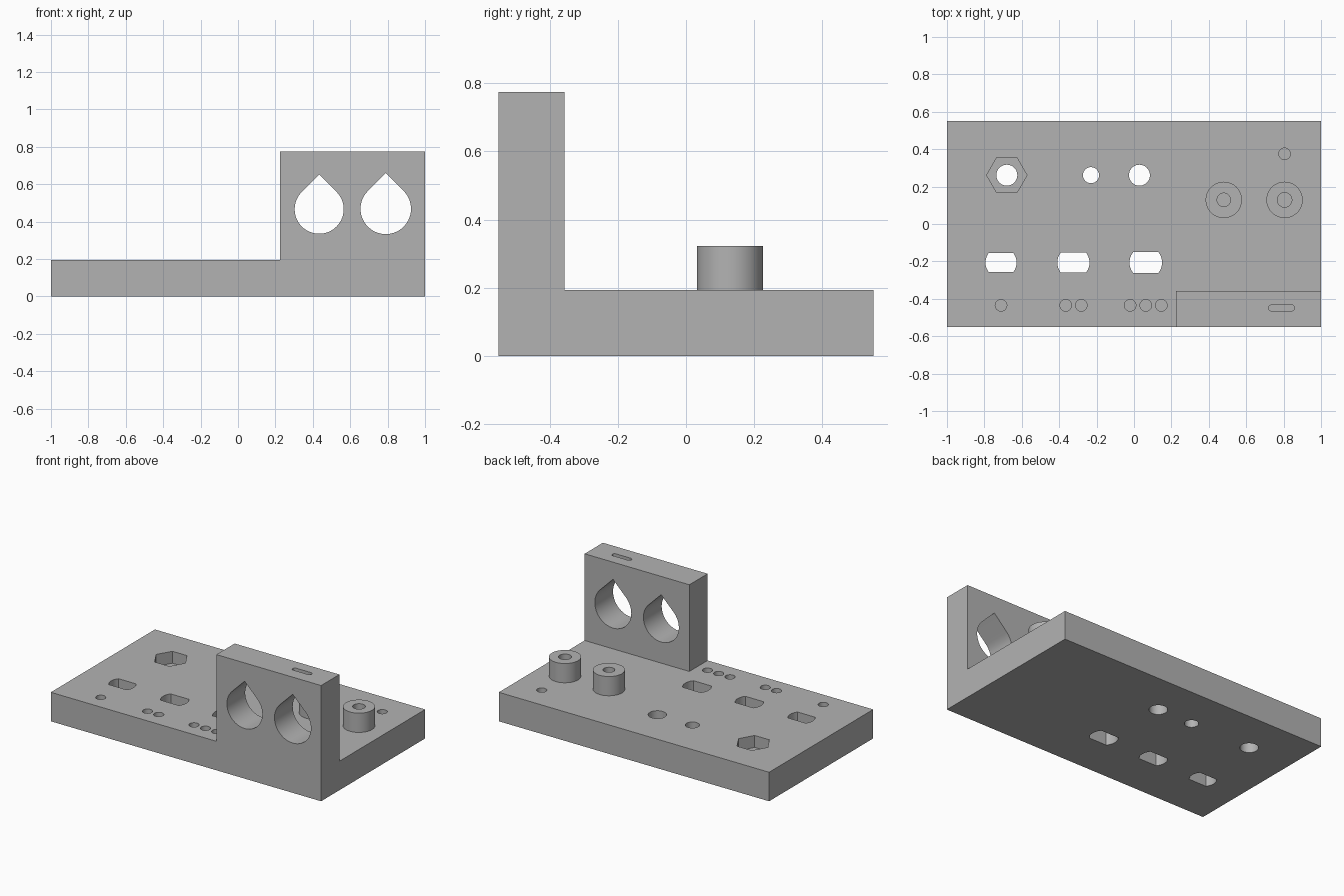
import bpy, bmesh
from math import pi, sin, cos, asin
from mathutils import Matrix

cube = bpy.data.objects.get("Cube")
if cube:
    bpy.data.objects.remove(cube, do_unlink=True)

grey = bpy.data.materials.new("plain grey")
grey.use_nodes = True
colour = (0.45, 0.45, 0.45, 1)
grey.diffuse_color = colour
grey.node_tree.nodes["Principled BSDF"].inputs["Base Color"].default_value = colour

PLATE, WALL, BOSS = 0.194, 0.774, 0.323   # top heights
FRONT, BACK, WALL_BACK, WALL_LEFT = -0.55, 0.55, -0.357, 0.225


def arc(r, a0, a1, n, cx=0):
    return [(cx + r * cos(a0 + (a1 - a0) * i / n), r * sin(a0 + (a1 - a0) * i / n))
            for i in range(n + 1)]


def circle(r, n=64):
    return arc(r, 0, 2 * pi, n)[:-1]


def rect(x0, x1, y0, y1):
    return [(x0, y0), (x1, y0), (x1, y1), (x0, y1)]


def double_d(r, half):
    a = asin(half / r)
    return arc(r, -a, a, 16) + arc(r, pi - a, pi + a, 16)


def teardrop(r):
    return arc(r, 3 * pi / 4, 9 * pi / 4, 48) + [(0, r * 2 ** 0.5)]


def rounded_slot(half, r):
    return arc(r, -pi / 2, pi / 2, 12, half - r) + arc(r, pi / 2, 3 * pi / 2, 12, r - half)


def prism(name, outline, z0, z1, at=(0, 0), matrix=None):
    """Extrude a closed outline from z0 to z1 at a plan position."""
    bm = bmesh.new()
    face = bm.faces.new([bm.verts.new((x + at[0], y + at[1], z0)) for x, y in outline])
    top = bmesh.ops.extrude_face_region(bm, geom=[face])["geom"]
    bmesh.ops.translate(bm, vec=(0, 0, z1 - z0),
                        verts=[v for v in top if isinstance(v, bmesh.types.BMVert)])
    if matrix:
        bm.transform(matrix)
    bmesh.ops.recalc_face_normals(bm, faces=bm.faces)
    mesh = bpy.data.meshes.new(name)
    bm.to_mesh(mesh)
    bm.free()
    mesh.materials.append(grey)
    ob = bpy.data.objects.new(name, mesh)
    bpy.context.collection.objects.link(ob)
    return ob


def combine(body, other, operation):
    mod = body.modifiers.new(operation.title(), "BOOLEAN")
    mod.operation, mod.solver, mod.object = operation, "EXACT", other
    bpy.ops.object.select_all(action="DESELECT")
    bpy.context.view_layer.objects.active = body
    body.select_set(True)
    bpy.ops.object.modifier_apply(modifier=mod.name)
    bpy.data.objects.remove(other, do_unlink=True)


# Base plate with the upright wall on its front left corner
body = prism("mounting_block", rect(-1, 1, FRONT, BACK), 0, PLATE)
combine(body, prism("wall", rect(WALL_LEFT, 1, FRONT, WALL_BACK), 0, WALL), "UNION")


def cut(outline, z0, z1, at, matrix=None):
    combine(body, prism("cutter", outline, z0, z1, at, matrix), "DIFFERENCE")


# Round bosses with blind screw holes
for x, r in ((0.48, 0.036), (0.805, 0.039)):
    at = (x, 0.129)
    combine(body, prism("boss", circle(0.097), 0.1, BOSS, at), "UNION")
    cut(circle(r, 32), 0.12, 1, at)

# Round through holes, the first with a hexagonal nut pocket
for x, r in ((-0.68, 0.056), (-0.23, 0.043), (0.029, 0.056)):
    cut(circle(r, 48), -1, 1, (x, 0.261))
cut(circle(0.108, 6), PLATE - 0.08, 1, (-0.68, 0.261))

# Flat-sided through slots
for x, r, half in ((-0.711, 0.083, 0.051), (-0.324, 0.086, 0.054), (0.063, 0.087, 0.057)):
    cut(double_d(r, half), -1, 1, (x, -0.206))

# Shallow marking dots in the plate and a dash on the wall
dots = [(x, -0.435) for x in (-0.711, -0.365, -0.282, -0.021, 0.063, 0.146)]
for at in dots + [(0.805, 0.375)]:
    cut(circle(0.031, 32), PLATE - 0.03, 1, at)
cut(rounded_slot(0.07, 0.016), WALL - 0.03, 1, (0.789, -0.449))

# Teardrop holes through the wall
upright = Matrix.Rotation(pi / 2, 4, "X")
for x, z, r in ((0.434, 0.466, 0.131), (0.79, 0.468, 0.135)):
    cut(teardrop(r), 0.2, 0.8, (x, z), upright)

bpy.ops.object.shade_smooth_by_angle(angle=pi / 6)
